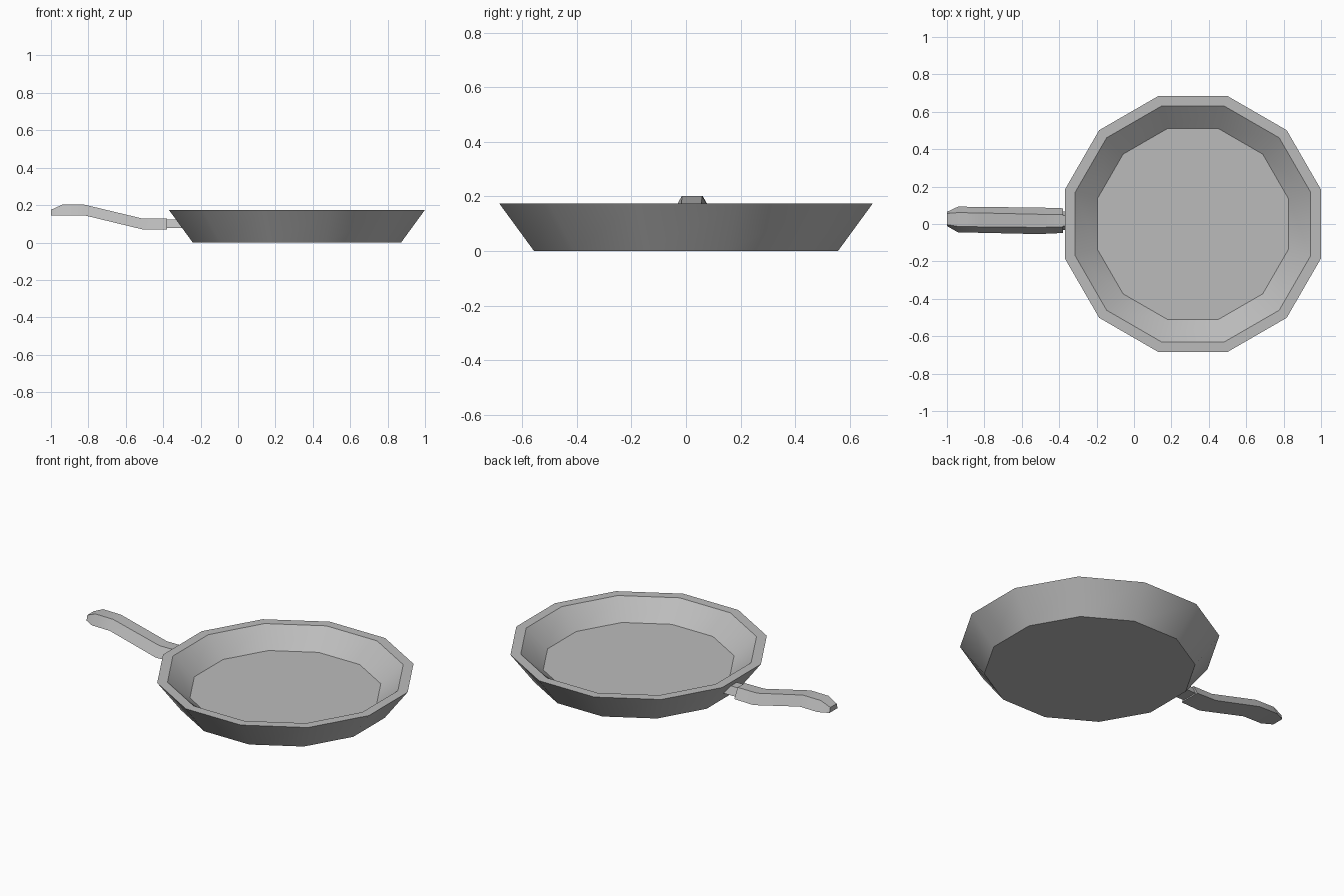
import bpy
import bmesh
from math import cos, sin, pi, radians

cube = bpy.data.objects.get("Cube")
if cube:
    bpy.data.objects.remove(cube, do_unlink=True)

# One grey metal for the whole pan
metal = bpy.data.materials.new("grey metal")
metal.use_nodes = True
GREY = (0.5, 0.5, 0.5, 1)
metal.diffuse_color = GREY
metal.node_tree.nodes["Principled BSDF"].inputs["Base Color"].default_value = GREY


def loft(name, rings):
    """Skin a list of closed point rings and cap both ends."""
    bm = bmesh.new()
    loops = [[bm.verts.new(p) for p in ring] for ring in rings]
    n = len(loops[0])
    for a, b in zip(loops, loops[1:]):
        for i in range(n):
            j = (i + 1) % n
            bm.faces.new((a[i], a[j], b[j], b[i]))
    bm.faces.new(loops[0])
    bm.faces.new(loops[-1])
    bmesh.ops.recalc_face_normals(bm, faces=bm.faces)
    mesh = bpy.data.meshes.new(name)
    bm.to_mesh(mesh)
    bm.free()
    obj = bpy.data.objects.new(name, mesh)
    bpy.context.collection.objects.link(obj)
    mesh.materials.append(metal)
    bpy.ops.object.select_all(action='DESELECT')
    obj.select_set(True)
    bpy.context.view_layer.objects.active = obj
    bpy.ops.object.shade_smooth_by_angle(angle=radians(32))
    return obj


# Pan bowl: twelve-sided, from the base up the outside and down the inside
SIDES, CENTRE_X = 12, 0.315


def ring(apothem, z):
    r = apothem / cos(pi / SIDES)
    angles = [(i + 0.5) * 2 * pi / SIDES for i in range(SIDES)]
    return [(CENTRE_X + r * cos(a), r * sin(a), z) for a in angles]


loft("pan_bowl", [ring(0.557, 0), ring(0.685, 0.175),
                  ring(0.63, 0.175), ring(0.51, 0.07)])


# Handle: trapezoid sections, wide below and narrow on top
def section(x, z_low, z_high, half_low, half_high, y=0.02):
    return [(x, y - half_low, z_low), (x, y + half_low, z_low),
            (x, y + half_high, z_high), (x, y - half_high, z_high)]


loft("handle", [
    section(-1.0, 0.145, 0.175, 0.038, 0.03, 0.027),
    section(-0.94, 0.145, 0.202, 0.069, 0.037, 0.024),
    section(-0.82, 0.145, 0.202, 0.069, 0.037, 0.022),
    section(-0.51, 0.07, 0.128, 0.071, 0.035, 0.017),
    section(-0.38, 0.07, 0.128, 0.066, 0.034, 0.018)])

# Neck joining the handle to the bowl wall
loft("handle_neck", [
    section(-0.385, 0.077, 0.122, 0.05, 0.028, 0.018),
    section(-0.28, 0.077, 0.122, 0.05, 0.028, 0.018)])
